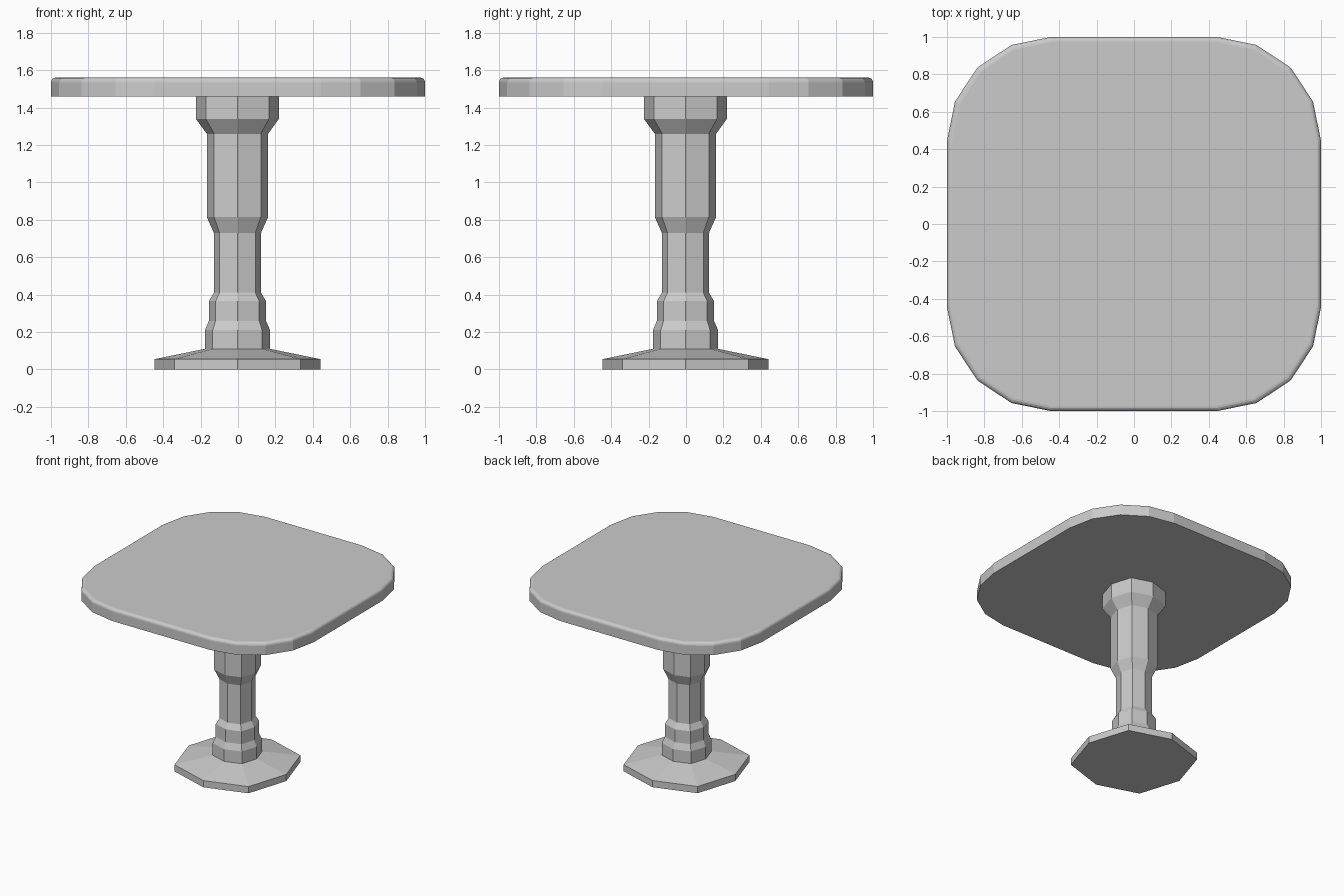
import bpy
import bmesh
from math import sin, cos, pi

cube = bpy.data.objects.get("Cube")
if cube:
    bpy.data.objects.remove(cube, do_unlink=True)

grey = bpy.data.materials.new("plain_grey")
grey.use_nodes = True
colour = (0.6, 0.6, 0.6, 1)
grey.diffuse_color = colour
grey.node_tree.nodes["Principled BSDF"].inputs["Base Color"].default_value = colour


def stack(name, rings):
    """Join rings of points from bottom to top and cap both ends."""
    bm = bmesh.new()
    loops = [[bm.verts.new(p) for p in ring] for ring in rings]
    count = len(loops[0])
    for low, high in zip(loops, loops[1:]):
        for i in range(count):
            j = (i + 1) % count
            bm.faces.new((low[i], low[j], high[j], high[i]))
    bm.faces.new(loops[0][::-1])
    bm.faces.new(loops[-1])
    mesh = bpy.data.meshes.new(name)
    bm.to_mesh(mesh)
    bm.free()
    mesh.materials.append(grey)
    obj = bpy.data.objects.new(name, mesh)
    bpy.context.collection.objects.link(obj)
    return obj


def octagon(r, z):
    """Eight-sided ring whose diagonal corners are pushed out slightly."""
    d = r * 0.76
    x = y = -0.003
    flat = [(r, 0), (d, d), (0, r), (-d, d), (-r, 0), (-d, -d), (0, -r), (d, -d)]
    return [(x + a, y + b, z) for a, b in flat]


# Foot plate with sloping top
stack("foot", [octagon(r, z) for r, z in [(0.443, 0), (0.443, 0.055), (0.174, 0.11)]])

# Stepped pedestal column
column = [(0.174, 0.11), (0.174, 0.21), (0.153, 0.26), (0.153, 0.365),
          (0.126, 0.41), (0.126, 0.73), (0.164, 0.815), (0.164, 1.26),
          (0.222, 1.34), (0.222, 1.46)]
stack("column", [octagon(r, z) for r, z in column])

# Table top: rounded square with a softened upper rim
corner = [(1, 0.445), (0.957, 0.655), (0.837, 0.837), (0.655, 0.957), (0.445, 1)]
outline = []
for turn in range(4):
    c, s = round(cos(turn * pi / 2)), round(sin(turn * pi / 2))
    outline += [(c * x - s * y, s * x + c * y) for x, y in corner]

top_z, rim = 1.56, 0.025
levels = [(1, 1.46)]
for step in range(5):
    a = step / 4 * pi / 2
    levels.append((1 - rim * (1 - cos(a)), top_z - rim * (1 - sin(a))))
stack("table_top", [[(x * k, y * k, z) for x, y in outline] for k, z in levels])
